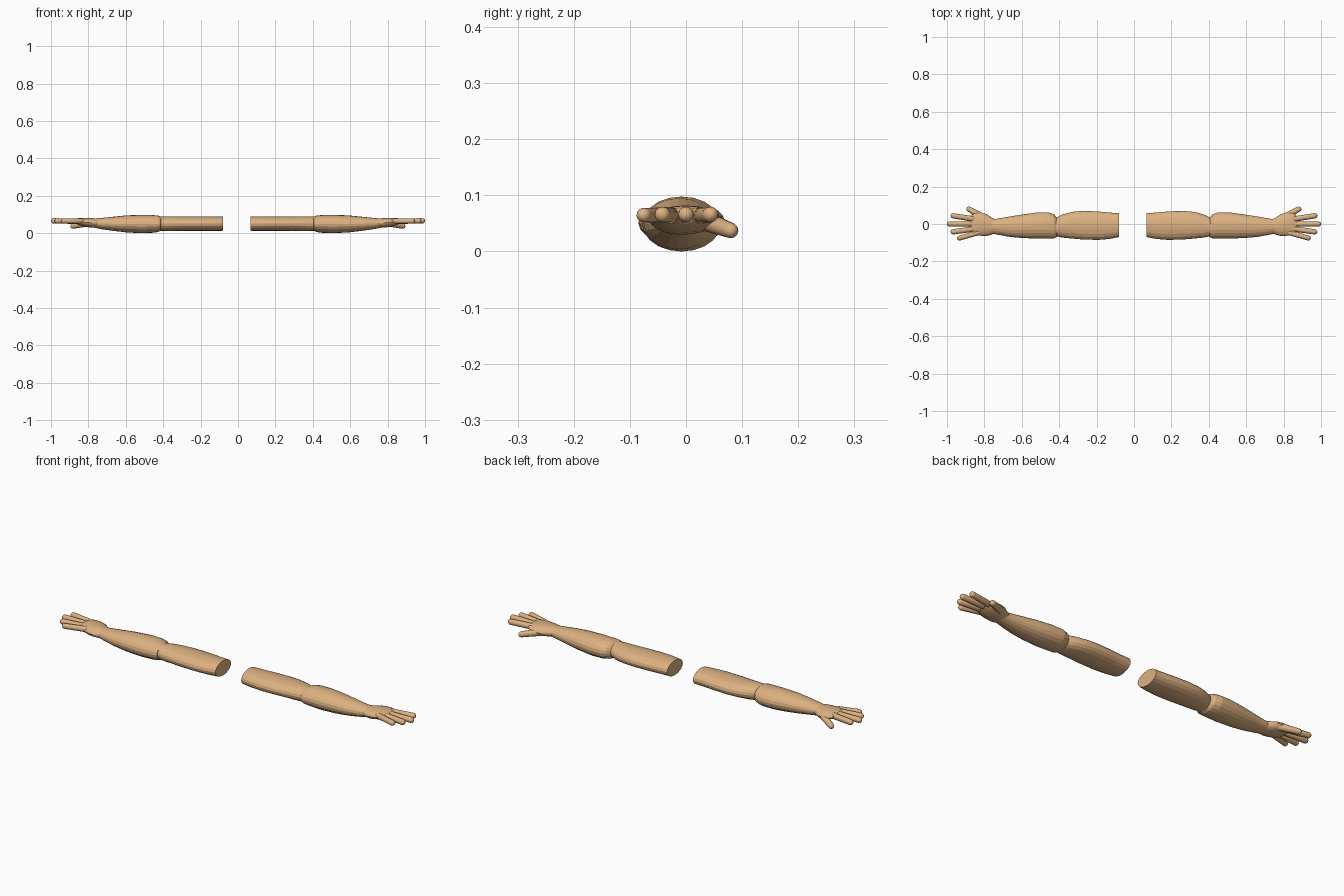
import bpy, bmesh, math
from mathutils import Vector

if "Cube" in bpy.data.objects:
    bpy.data.objects.remove(bpy.data.objects["Cube"])

skin = bpy.data.materials.new("tan skin")
skin.use_nodes = True
skin.diffuse_color = (0.72, 0.44, 0.22, 1)
skin.node_tree.nodes["Principled BSDF"].inputs["Base Color"].default_value = skin.diffuse_color


def place(p, side):
    """Left arm as given; right arm mirrored and slightly shorter."""
    x = p.x if side > 0 else -(0.08 + (p.x - 0.067) * 0.986)
    return Vector((x, p.y, p.z))


def skin_rings(name, rings, side, angle):
    """Joins rings of points into a closed tube."""
    bm = bmesh.new()
    loops = [[bm.verts.new(place(p, side)) for p in ring] for ring in rings]
    n = len(loops[0])
    for a, b in zip(loops, loops[1:]):
        for i in range(n):
            j = (i + 1) % n
            bm.faces.new((a[i], a[j], b[j], b[i]))
    bm.faces.new(loops[0][::-1])
    bm.faces.new(loops[-1])
    bmesh.ops.recalc_face_normals(bm, faces=bm.faces)
    mesh = bpy.data.meshes.new(name)
    bm.to_mesh(mesh)
    bm.free()
    mesh.materials.append(skin)
    obj = bpy.data.objects.new(name, mesh)
    bpy.context.collection.objects.link(obj)
    bpy.ops.object.select_all(action='DESELECT')
    obj.select_set(True)
    bpy.context.view_layer.objects.active = obj
    bpy.ops.object.shade_smooth_by_angle(angle=math.radians(angle))


def limb(name, profile, side, sides=20, angle=12):
    """Elliptical sections: x, y low, y high, z low, z high."""
    rings = []
    for x, y0, y1, z0, z1 in profile:
        turn = [2 * math.pi * i / sides for i in range(sides)]
        rings.append([Vector((x, (y0 + y1) / 2 + (y1 - y0) / 2 * math.cos(t),
                              (z0 + z1) / 2 + (z1 - z0) / 2 * math.sin(t))) for t in turn])
    skin_rings(name, rings, side, angle)


def digit(name, base, tip, r0, r1, side, sides=12):
    """Tapered finger with rounded ends."""
    base, tip = Vector(base), Vector(tip)
    d = (tip - base).normalized()
    u = d.cross(Vector((0, 0, 1))).normalized()
    v = u.cross(d)
    stations = [(base - d * r0 * math.cos(a), r0 * math.sin(a)) for a in (0.15, 0.8, 1.57)]
    stations += [(tip - d * r1 * (1 - math.sin(a)), r1 * math.cos(a)) for a in (0, 0.4, 0.8, 1.15, 1.45)]
    rings = [[c + (u * math.cos(2 * math.pi * i / sides) + v * math.sin(2 * math.pi * i / sides)) * r
              for i in range(sides)] for c, r in stations]
    skin_rings(name, rings, side, 40)


UPPER = [(0.067, -0.07, 0.058, 0.013, 0.089), (0.12, -0.08, 0.061, 0.012, 0.09),
         (0.18, -0.085, 0.067, 0.012, 0.09), (0.26, -0.083, 0.07, 0.012, 0.09),
         (0.32, -0.078, 0.065, 0.012, 0.09), (0.37, -0.073, 0.052, 0.012, 0.09),
         (0.41, -0.065, 0.033, 0.013, 0.089), (0.43, -0.05, 0.02, 0.02, 0.08)]
FORE = [(0.398, -0.055, 0.02, 0.025, 0.075), (0.405, -0.07, 0.035, 0.013, 0.087),
        (0.42, -0.077, 0.052, 0.006, 0.094), (0.45, -0.077, 0.062, 0.002, 0.097),
        (0.51, -0.078, 0.062, 0.0, 0.098), (0.59, -0.075, 0.051, 0.004, 0.095),
        (0.66, -0.069, 0.04, 0.012, 0.088), (0.73, -0.056, 0.028, 0.022, 0.081),
        (0.77, -0.048, 0.026, 0.03, 0.078)]
PALM = [(0.735, -0.045, 0.022, 0.033, 0.077), (0.76, -0.058, 0.036, 0.03, 0.079),
        (0.785, -0.064, 0.053, 0.03, 0.081), (0.815, -0.063, 0.06, 0.034, 0.082),
        (0.845, -0.06, 0.058, 0.042, 0.081), (0.865, -0.053, 0.049, 0.05, 0.078),
        (0.875, -0.035, 0.03, 0.058, 0.072)]
DIGITS = {"little_finger": ((0.83, -0.046, 0.064), (0.945, -0.079, 0.065), 0.014, 0.013),
          "ring_finger": ((0.84, -0.024, 0.064), (0.98, -0.044, 0.066), 0.015, 0.014),
          "middle_finger": ((0.84, 0.0, 0.064), (1.0, 0.0, 0.066), 0.015, 0.014),
          "index_finger": ((0.84, 0.024, 0.064), (0.98, 0.046, 0.066), 0.015, 0.014),
          "thumb": ((0.80, 0.035, 0.054), (0.893, 0.086, 0.035), 0.018, 0.014)}

for label, side in (("left", 1), ("right", -1)):
    limb(label + "_upper_arm", UPPER, side)
    limb(label + "_forearm", FORE, side)
    limb(label + "_palm", PALM, side, angle=30)
    for part, (base, tip, r0, r1) in DIGITS.items():
        digit(f"{label}_{part}", base, tip, r0, r1, side)
